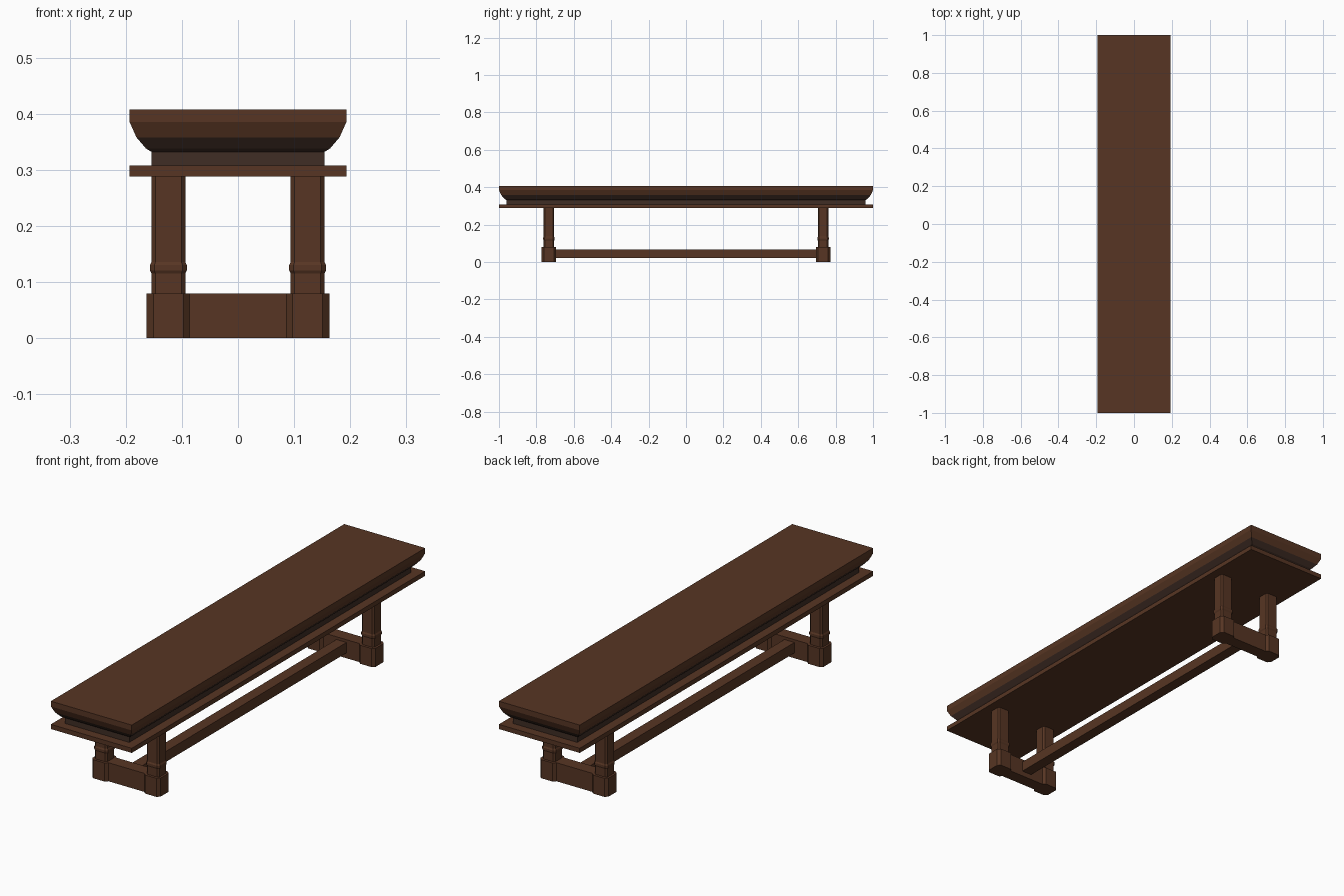
import bpy, bmesh

if "Cube" in bpy.data.objects:
    bpy.data.objects.remove(bpy.data.objects["Cube"])


def material(name, rgb):
    m = bpy.data.materials.new(name)
    m.diffuse_color = (*rgb, 1)
    m.use_nodes = True
    m.node_tree.nodes["Principled BSDF"].inputs["Base Color"].default_value = m.diffuse_color
    return m


wood = material("brown wood", (0.095, 0.036, 0.017))
dark = material("dark wood", (0.05, 0.026, 0.018))


def loft(name, sections, mat, center=(0, 0)):
    """Stack of (half_x, half_y, z, corner_chamfer) rings, capped at both ends."""
    bm = bmesh.new()
    rings = []
    for hx, hy, z, c in sections:
        if c:
            pts = [(hx, -hy + c), (hx, hy - c), (hx - c, hy), (-hx + c, hy),
                   (-hx, hy - c), (-hx, -hy + c), (-hx + c, -hy), (hx - c, -hy)]
        else:
            pts = [(hx, -hy), (hx, hy), (-hx, hy), (-hx, -hy)]
        rings.append([bm.verts.new((x + center[0], y + center[1], z)) for x, y in pts])
    for a, b in zip(rings, rings[1:]):
        for i in range(len(a)):
            j = (i + 1) % len(a)
            bm.faces.new((a[i], a[j], b[j], b[i]))
    bm.faces.new(rings[0][::-1])
    bm.faces.new(rings[-1])
    bmesh.ops.recalc_face_normals(bm, faces=bm.faces)
    me = bpy.data.meshes.new(name)
    bm.to_mesh(me)
    bm.free()
    me.materials.append(mat)
    ob = bpy.data.objects.new(name, me)
    bpy.context.collection.objects.link(ob)
    return ob


def inset(d, z):
    return (0.193 - d, 1.0 - d, z, 0)


# Moulded seat: thick rim, cove and recessed neck
seat = loft("seat", [inset(0.039, 0.307), inset(0.039, 0.332), inset(0.029, 0.338),
                     inset(0.012, 0.358), inset(0, 0.385), inset(0, 0.408)], wood)
seat.data.materials.append(dark)
for p in seat.data.polygons:
    if p.center.z < 0.35:
        p.material_index = 1

# Thin board under the seat
loft("under_board", [inset(0, 0.288), inset(0, 0.308)], wood)

LEG_X, LEG_Y = 0.124, 0.733
for sy, end in ((-1, "front"), (1, "back")):
    for sx, side in ((-1, "left"), (1, "right")):
        at = (sx * LEG_X, sy * LEG_Y)
        # Chamfered foot block
        loft(f"{end}_{side}_foot", [(0.039, 0.039, 0, 0.012), (0.039, 0.039, 0.08, 0.012)], wood, at)
        # Chamfered leg with a raised collar
        loft(f"{end}_{side}_leg",
             [(0.030, 0.028, 0.078, 0.007), (0.030, 0.028, 0.115, 0.007),
              (0.033, 0.031, 0.121, 0.008), (0.033, 0.031, 0.130, 0.008),
              (0.030, 0.028, 0.136, 0.007), (0.030, 0.028, 0.289, 0.007)], wood, at)
    # Cross rail joining the two feet
    loft(f"{end}_cross_rail", [(0.095, 0.028, 0, 0), (0.095, 0.028, 0.08, 0)], wood, (0, sy * LEG_Y))

# Long stretcher between the cross rails
loft("long_stretcher", [(0.024, 0.71, 0.023, 0), (0.024, 0.71, 0.068, 0)], wood)
